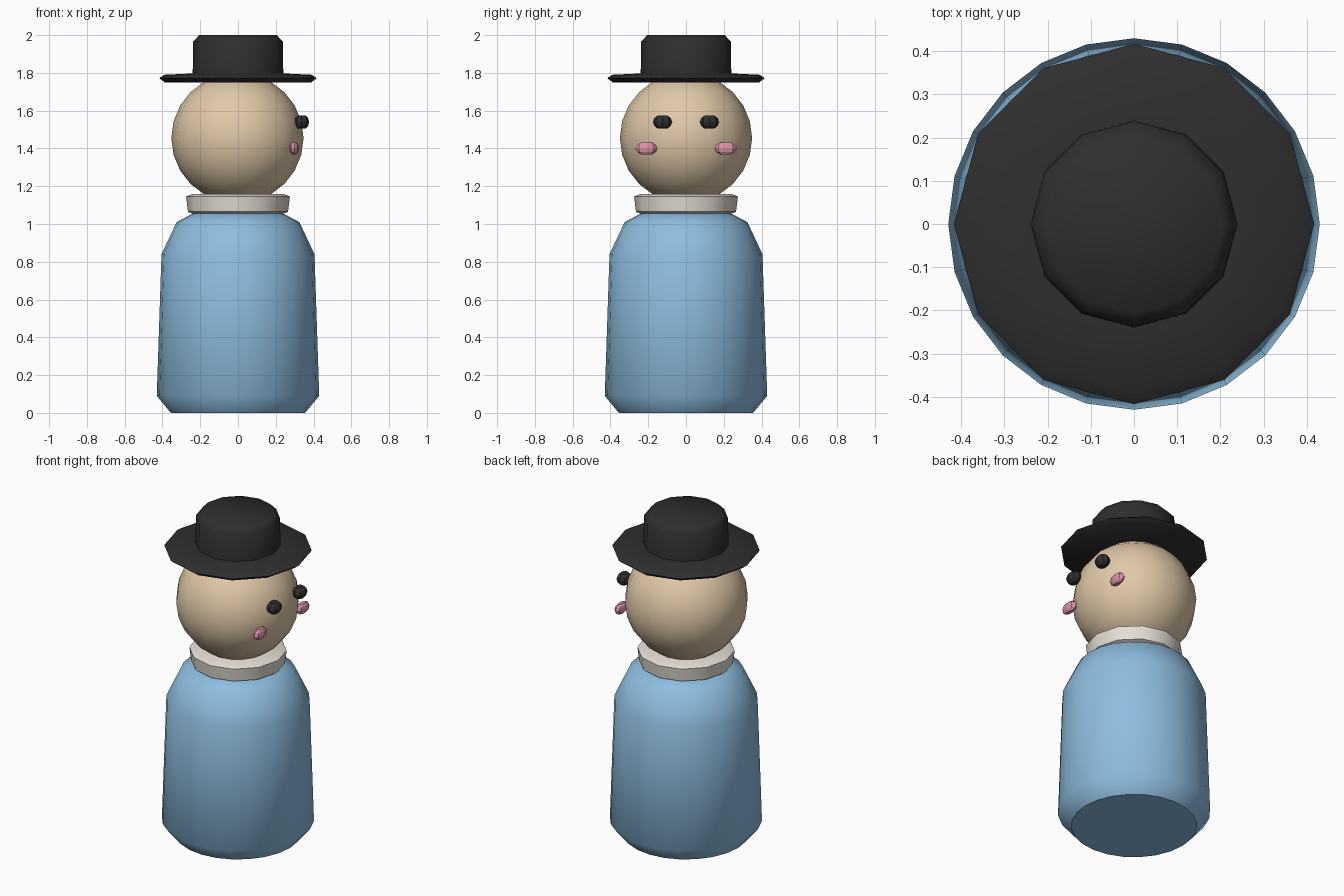
import bpy, bmesh, math
from mathutils import Matrix

if "Cube" in bpy.data.objects:
    bpy.data.objects.remove(bpy.data.objects["Cube"])


def material(name, rgb):
    m = bpy.data.materials.new(name)
    m.diffuse_color = (*rgb, 1)
    m.use_nodes = True
    m.node_tree.nodes["Principled BSDF"].inputs["Base Color"].default_value = m.diffuse_color
    return m


blue = material("sky blue", (0.27, 0.51, 0.74))
skin = material("tan skin", (0.74, 0.58, 0.39))
cream = material("cream", (0.78, 0.73, 0.66))
black = material("soft black", (0.028, 0.028, 0.028))
pink = material("pink", (0.71, 0.29, 0.39))


def finish(bm, name, mat, angle):
    bmesh.ops.recalc_face_normals(bm, faces=bm.faces)
    mesh = bpy.data.meshes.new(name)
    bm.to_mesh(mesh)
    bm.free()
    mesh.materials.append(mat)
    ob = bpy.data.objects.new(name, mesh)
    bpy.context.collection.objects.link(ob)
    if angle:
        bpy.ops.object.select_all(action='DESELECT')
        ob.select_set(True)
        bpy.context.view_layer.objects.active = ob
        bpy.ops.object.shade_smooth_by_angle(angle=math.radians(angle))
    return ob


def lathe(name, profile, sides, mat, angle=50):
    """Closed solid turned around z from (radius, height) points."""
    bm = bmesh.new()
    rings = [[bm.verts.new((r * math.cos(a), r * math.sin(a), z))
              for a in (2 * math.pi * i / sides for i in range(sides))]
             for r, z in profile]
    for lo, hi in zip(rings, rings[1:]):
        for i in range(sides):
            j = (i + 1) % sides
            bm.faces.new((lo[i], lo[j], hi[j], hi[i]))
    bm.faces.new(rings[0])
    bm.faces.new(rings[-1])
    return finish(bm, name, mat, angle)


def ball(name, loc, half, segs, rings, mat, angle=0):
    bm = bmesh.new()
    bmesh.ops.create_uvsphere(
        bm, u_segments=segs, v_segments=rings, radius=1,
        matrix=Matrix.Translation(loc) @ Matrix.Diagonal((*half, 1)))
    return finish(bm, name, mat, angle)


def pebble(name, loc, half, mat):
    """Small chamfered nub: an eight-sided barrel."""
    bm = bmesh.new()
    bmesh.ops.create_uvsphere(bm, u_segments=8, v_segments=6, radius=1)
    for v in bm.verts:
        # flatten top and bottom so the side outline is a hexagon
        v.co.z = max(-1, min(1, v.co.z * 1.15))
    bm.transform(Matrix.Translation(loc) @ Matrix.Diagonal((*half, 1)))
    return finish(bm, name, mat, 0)


# Body and collar
lathe("body", [(0.355, 0), (0.43, 0.09), (0.405, 0.84), (0.325, 1.01), (0.23, 1.06)], 24, blue)
lathe("collar", [(0.23, 1.05), (0.265, 1.065), (0.275, 1.145), (0.24, 1.16)], 12, cream)

# Head
ball("head", (-0.003, 0, 1.455), (0.35, 0.35, 0.345), 16, 12, skin, 50)

# Hat
lathe("hat_brim", [(0.385, 1.748), (0.417, 1.772), (0.39, 1.79), (0.22, 1.798)], 12, black)
lathe("hat_crown", [(0.24, 1.78), (0.238, 1.965), (0.205, 2.0)], 12, black)

# Face details, looking toward +x
for side, label in ((-1, "right"), (1, "left")):
    pebble(f"eye_{label}", (0.337, side * 0.125, 1.54), (0.04, 0.05, 0.035), black)
    pebble(f"cheek_{label}", (0.298, side * 0.21, 1.40), (0.025, 0.058, 0.031), pink)
